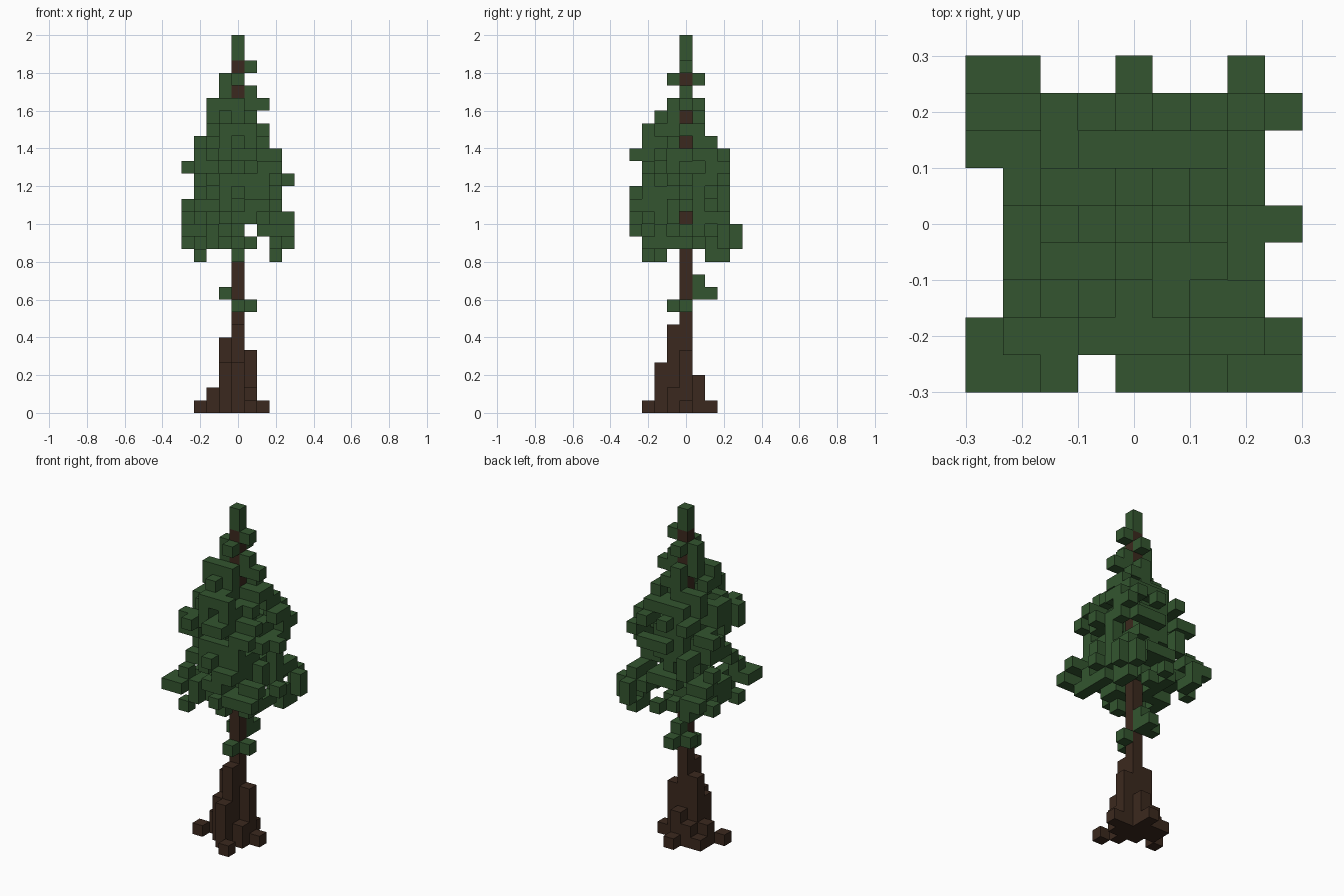
import bpy
import bmesh
import random
from mathutils import Vector

if "Cube" in bpy.data.objects:
    bpy.data.objects.remove(bpy.data.objects["Cube"], do_unlink=True)

random.seed(11)
UNIT = 2 / 30  # edge of one block


def material(name, colour):
    mat = bpy.data.materials.new(name)
    mat.use_nodes = True
    mat.diffuse_color = (*colour, 1)
    mat.node_tree.nodes["Principled BSDF"].inputs["Base Color"].default_value = (*colour, 1)
    return mat


def build_blocks(name, cells, hidden_by, mat):
    """Joins grid cells into one mesh, keeping only the exposed faces."""
    bm = bmesh.new()
    corners = {}

    def corner(point):
        key = tuple(round(2 * c) for c in point)
        if key not in corners:
            corners[key] = bm.verts.new(Vector(point) * UNIT)
        return corners[key]

    for cell in sorted(cells):
        centre = Vector(cell) + Vector((0, 0, 0.5))
        for axis in range(3):
            for sign in (-1, 1):
                normal = Vector((0, 0, 0))
                normal[axis] = sign
                neighbour = tuple(int(c) for c in Vector(cell) + normal)
                if neighbour in cells or neighbour in hidden_by:
                    continue
                side = Vector((0, 0, 0))
                side[(axis + 1) % 3] = 1
                up = normal.cross(side)
                ring = (side + up, up - side, -side - up, side - up)
                bm.faces.new([corner(centre + (normal + r) / 2) for r in ring])
    mesh = bpy.data.meshes.new(name)
    bm.to_mesh(mesh)
    bm.free()
    mesh.materials.append(mat)
    obj = bpy.data.objects.new(name, mesh)
    bpy.context.collection.objects.link(obj)
    return obj


# Trunk and roots: height in blocks of each column
columns = {
    (0, 0): 28, (0, -1): 7, (-1, 0): 6, (1, 0): 5, (0, -2): 4, (0, 1): 3,
    (-1, -1): 4, (1, -1): 2, (-1, 1): 2, (-2, 0): 2,
    (-3, -1): 1, (1, -3): 1, (2, 0): 1, (0, 2): 1, (-2, 1): 1,
}
trunk = {(x, y, k) for (x, y), height in columns.items() for k in range(height)}

# Crown layers from the bottom: x range, y range, diagonal reach
layers = [
    (-4, 4, -3, 4, 8), (-4, 4, -4, 4, 8), (-4, 4, -4, 3, 7), (-4, 3, -4, 3, 6),
    (-3, 3, -4, 3, 5), (-3, 4, -3, 3, 5), (-4, 3, -3, 3, 6), (-3, 3, -4, 3, 6),
    (-3, 2, -3, 2, 4), (-2, 2, -3, 1, 4), (-2, 1, -2, 1, 3),
]
FIRST = 13
# Gaps in the outer ring of the crown
edge_gaps = {
    "back": (-2, -1, 1, 2, 4), "front": (-1,),
    "right": (-2, -1, 0, 1), "left": (-2, -1, 1, 2, 4),
}


def in_outline(x, y):
    return not (
        (y == 4 and x in edge_gaps["back"]) or (y == -4 and x in edge_gaps["front"])
        or (x == -4 and y in edge_gaps["right"]) or (x == 4 and y in edge_gaps["left"]))


def is_open(x, y, k):
    """Places where the trunk or the sky shows through."""
    if (k == 13 and x == 2) or (k == 14 and x == 1):
        return True
    return y == 0 and x > 0 and k in (15, 21, 23)


def chance(x, y, k):
    """Dense near the trunk, looser at the tips, seldom stacked upright."""
    spread = abs(x) + abs(y)
    if spread == 1:
        return 0.75
    odds = 0.6 if spread < 5 else 0.42
    return odds * 0.6 if (x, y, k - 1) in leaves else odds


# Branch tips that shape the outline
leaves = {(-4, -4, 14), (-3, -3, 15), (4, 3, 14), (4, -4, 14), (-4, 4, 14),
          (-3, -3, 20), (2, 2, 21)}

# Crown: random clumps, then fill so each row reaches its full width
allowed = {}
for step, (x0, x1, y0, y1, reach) in enumerate(layers):
    k = FIRST + step
    spots = [(x, y, k) for x in range(x0, x1 + 1) for y in range(y0, y1 + 1)
             if abs(x) + abs(y) <= reach and in_outline(x, y)
             and not is_open(x, y, k) and (x, y, k) not in trunk]
    allowed[k] = spots
    leaves.update(s for s in spots if random.random() < chance(*s))
    rows = [[s for s in spots if s[axis] == value]
            for axis in (0, 1) for value in range(-4, 5)]
    # the trunk stays covered from the front and from the side
    rows += [[s for s in spots if s[0] == 0 and s[1] < 0],
             [s for s in spots if s[1] == 0 and s[0] > 0]]
    for row in rows:
        if row and not leaves.intersection(row):
            leaves.add(random.choice(row))

# Lower skirt: close any column still open from above
skirt = [s for k in (13, 14, 15) for s in allowed[k]]
for column in sorted({s[:2] for s in skirt}):
    stack = [s for s in skirt if s[:2] == column]
    if not any(s[:2] == column for s in leaves):
        leaves.add(random.choice(stack))

# Hanging tips, low twigs, top whorl and the spire
leaves.update((x, y, 12) for x, y in ((-3, -3), (0, -2), (3, 2), (3, 3)))
leaves.update({(0, -1, 8), (1, 0, 8), (-1, 1, 9), (0, 1, 9), (0, 2, 9), (0, 1, 10)})
leaves.update((x, y, 24) for x, y in ((-2, -1), (-1, -1), (-1, 0), (0, -1), (0, 1), (1, 0), (2, 0)))
leaves.update({(-1, 0, 25), (1, 0, 25), (0, -1, 26), (0, 1, 26), (-1, 0, 26)})
leaves.update({(1, 0, 27), (0, 0, 28), (0, 0, 29)})

bark = material("dark bark brown", (0.044, 0.022, 0.013))
needle = material("pine green", (0.033, 0.091, 0.029))
build_blocks("trunk", trunk, leaves, bark)
build_blocks("foliage", leaves, trunk, needle)
